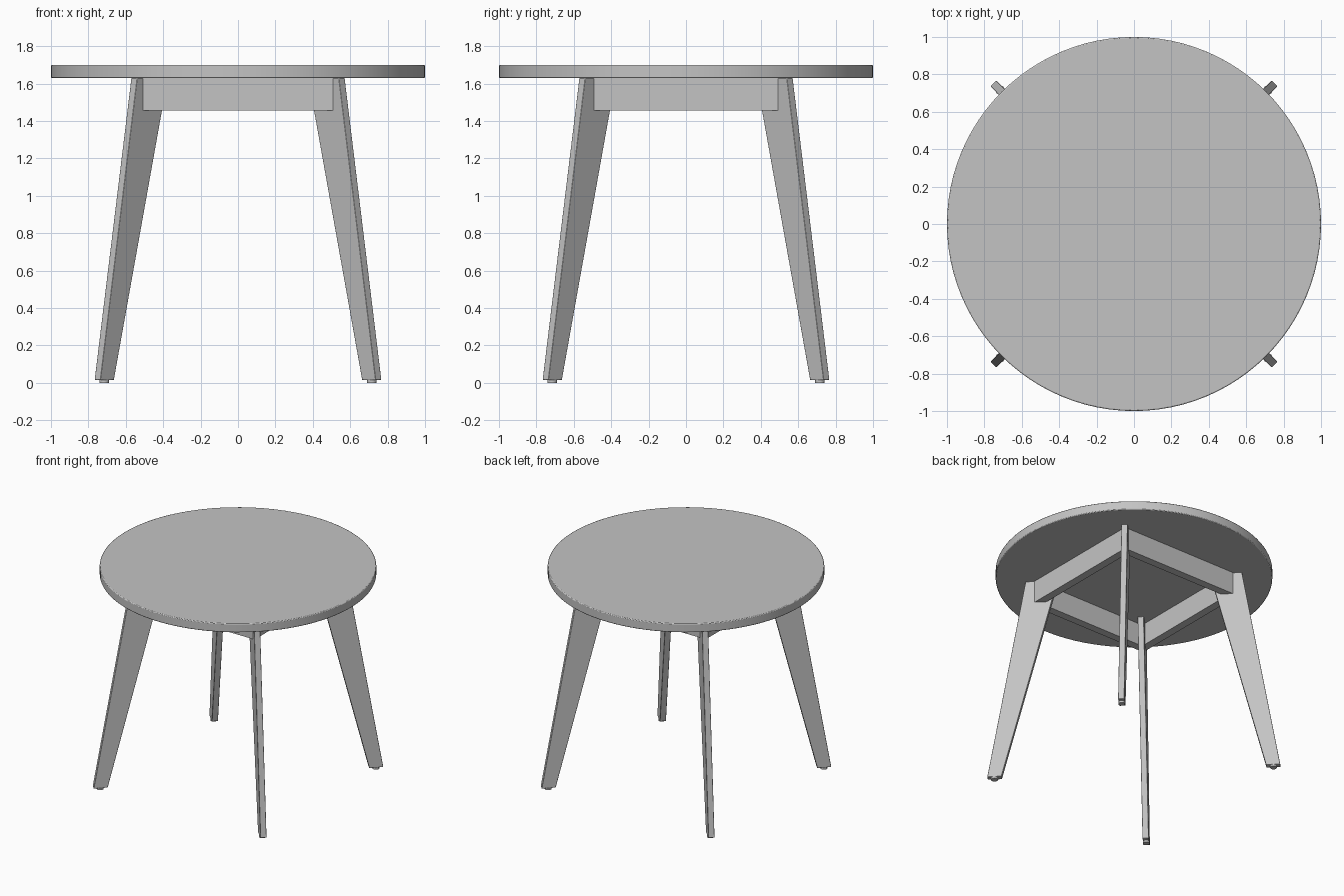
import bpy, bmesh, math
from mathutils import Matrix, Vector

cube = bpy.data.objects.get("Cube")
if cube:
    bpy.data.objects.remove(cube, do_unlink=True)

grey = bpy.data.materials.new("plain grey")
grey.use_nodes = True
colour = (0.55, 0.55, 0.55, 1)
grey.diffuse_color = colour
grey.node_tree.nodes["Principled BSDF"].inputs["Base Color"].default_value = colour

UNDERSIDE = 1.63   # bottom of the table top
LEG_BASE = 0.015


def finish(name, bm, bevel=0.0):
    bmesh.ops.recalc_face_normals(bm, faces=bm.faces)
    mesh = bpy.data.meshes.new(name)
    bm.to_mesh(mesh)
    bm.free()
    mesh.materials.append(grey)
    ob = bpy.data.objects.new(name, mesh)
    bpy.context.collection.objects.link(ob)
    if bevel:
        mod = ob.modifiers.new("soft edges", "BEVEL")
        mod.width = bevel
        mod.segments = 2
        mod.limit_method = "ANGLE"
    bpy.ops.object.select_all(action="DESELECT")
    ob.select_set(True)
    bpy.context.view_layer.objects.active = ob
    bpy.ops.object.shade_smooth_by_angle(angle=math.radians(35))
    return ob


def disc(name, radius, low, high, centre=(0, 0), sides=32, bevel=0.0):
    bm = bmesh.new()
    place = Matrix.Translation((*centre, (low + high) / 2))
    bmesh.ops.create_cone(bm, cap_ends=True, segments=sides, radius1=radius,
                          radius2=radius, depth=high - low, matrix=place)
    return finish(name, bm, bevel)


def extrude_outline(bm, points, offset):
    face = bm.faces.new([bm.verts.new(p) for p in points])
    moved = bmesh.ops.extrude_face_region(bm, geom=[face])["geom"]
    verts = [v for v in moved if isinstance(v, bmesh.types.BMVert)]
    bmesh.ops.translate(bm, verts=verts, vec=offset)


# Round table top
disc("table_top", 1.0, UNDERSIDE, 1.70, sides=96, bevel=0.006)

# Square apron: four mitred rails
OUT, INN, SHIFT = 0.533, 0.47, -0.008
for i, side in enumerate(("front", "left", "back", "right")):
    bm = bmesh.new()
    low = 1.455
    rail = [(-OUT, -OUT, low), (OUT, -OUT, low), (INN, -INN, low), (-INN, -INN, low)]
    extrude_outline(bm, rail, Vector((0, 0, UNDERSIDE - low)))
    bm.transform(Matrix.Translation((SHIFT, SHIFT, 0)) @ Matrix.Rotation(i * math.pi / 2, 4, "Z"))
    finish(side + "_apron_rail", bm)

# Tapered, splayed plank legs on the diagonals, each with a small foot pad
THICK = 0.045
profile = [(0.96, LEG_BASE), (1.063, LEG_BASE), (0.785, UNDERSIDE), (0.552, UNDERSIDE)]
for i, corner in enumerate(("back_left", "back_right", "front_right", "front_left")):
    angle = math.pi / 4 + i * math.pi / 2
    bm = bmesh.new()
    extrude_outline(bm, [(r, -THICK / 2, z) for r, z in profile], Vector((0, THICK, 0)))
    bm.transform(Matrix.Rotation(angle, 4, "Z"))
    finish(corner + "_leg", bm, bevel=0.003)
    reach = 1.012
    disc(corner + "_foot_pad", 0.025, 0, LEG_BASE,
         (reach * math.cos(angle), reach * math.sin(angle)), sides=16)
